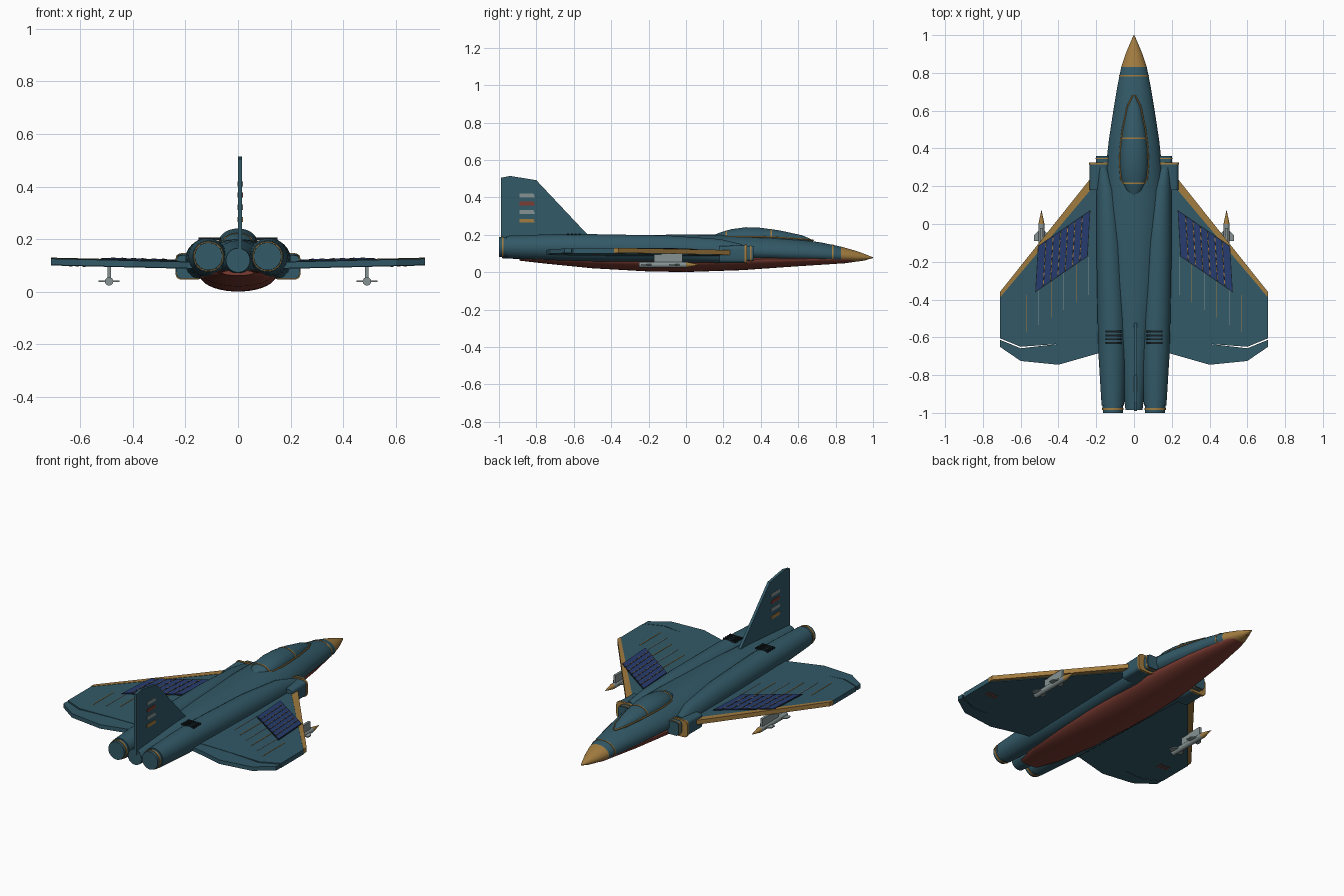
import bpy, bmesh, math
from mathutils import Vector

cube = bpy.data.objects.get("Cube")
if cube:
    bpy.data.objects.remove(cube)


def material(name, r, g, b):
    m = bpy.data.materials.new(name)
    m.use_nodes = True
    m.diffuse_color = (r, g, b, 1)
    node = next(n for n in m.node_tree.nodes if n.type == 'BSDF_PRINCIPLED')
    node.inputs["Base Color"].default_value = (r, g, b, 1)
    return m


TEAL = material("teal", .032, .10, .135)
GOLD = material("gold", .36, .2, .05)
RED = material("brick_red", .2, .045, .032)
BLUE = material("navy_blue", .02, .045, .16)
GREY = material("pale_grey", .24, .29, .29)
DARK = material("dark_slate", .008, .014, .018)


def finish(name, bm, mats, smooth=True):
    bmesh.ops.recalc_face_normals(bm, faces=bm.faces)
    me = bpy.data.meshes.new(name)
    bm.to_mesh(me)
    bm.free()
    for m in mats:
        me.materials.append(m)
    if smooth:
        me.shade_smooth()
        me.set_sharp_from_angle(angle=math.radians(35))
    ob = bpy.data.objects.new(name, me)
    bpy.context.scene.collection.objects.link(ob)
    return ob


def loft(name, sections, mats, sides=32, side=1, power=1.0, rule=None):
    """Skin along y; section = (y, centre x, half width, middle z, top z, bottom z)."""
    bm = bmesh.new()
    rings = []
    for y, cx, w, mid, top, bot in sections:
        ring = []
        for i in range(sides):
            a = 2 * math.pi * (i + .5) / sides
            c, s = math.cos(a), math.sin(a)
            c = math.copysign(abs(c) ** power, c)
            s = math.copysign(abs(s) ** power, s)
            z = mid + s * ((top - mid) if s > 0 else (mid - bot))
            ring.append(bm.verts.new((side * (cx + w * c), y, z)))
        rings.append(ring)
    for r, q in zip(rings, rings[1:]):
        for i in range(sides):
            j = (i + 1) % sides
            bm.faces.new((r[i], r[j], q[j], q[i]))
    bm.faces.new(rings[0])
    bm.faces.new(rings[-1])
    if rule:
        for f in bm.faces:
            f.material_index = rule(f.calc_center_median())
    return finish(name, bm, mats)


def tube(name, x, z, r, y0, y1, mat, side=1, r1=None):
    r1 = r if r1 is None else r1
    return loft(name, [(y0, x, r, z, z + r, z - r), (y1, x, r1, z, z + r1, z - r1)],
                [mat], 24, side)


def band(name, sections, y, width, grow, mat, side=1):
    """Thin hoop that follows a lofted body at station y."""
    for a, b in zip(sections, sections[1:]):
        if b[0] <= y <= a[0]:
            t = (a[0] - y) / (a[0] - b[0])
            _, cx, w, mid, top, bot = [p + (q - p) * t for p, q in zip(a, b)]
            s = (cx, w + grow, mid, top + grow, bot - grow)
            return loft(name, [(y + width / 2, *s), (y - width / 2, *s)], [mat], 32, side)


def prism(name, pts, place, h0, h1, mat):
    """Extrude a flat outline; place(a, b, h) turns it into space."""
    bm = bmesh.new()
    low = [bm.verts.new(place(a, b, h0)) for a, b in pts]
    high = [bm.verts.new(place(a, b, h1)) for a, b in pts]
    bm.faces.new(low)
    bm.faces.new(high)
    for i in range(len(pts)):
        j = (i + 1) % len(pts)
        bm.faces.new((low[i], low[j], high[j], high[i]))
    return finish(name, bm, [mat], False)


def wire(name, pts, radius, mat):
    cu = bpy.data.curves.new(name, 'CURVE')
    cu.dimensions = '3D'
    cu.bevel_depth = radius
    cu.bevel_resolution = 1
    sp = cu.splines.new('POLY')
    sp.points.add(len(pts) - 1)
    for p, co in zip(sp.points, pts):
        p.co = (*co, 1)
    sp.use_cyclic_u = True
    cu.materials.append(mat)
    ob = bpy.data.objects.new(name, cu)
    bpy.context.scene.collection.objects.link(ob)


def rect(x0, x1, y0, y1):
    return [(x0, y0), (x1, y0), (x1, y1), (x0, y1)]


# Fuselage with gold nose cone
fuselage = [(1, 0, .002, .078, .08, .076), (.95, 0, .024, .08, .1, .062),
            (.9, 0, .045, .083, .117, .055), (.83, 0, .068, .088, .137, .05),
            (.72, 0, .09, .095, .16, .048), (.6, 0, .11, .1, .177, .046),
            (.45, 0, .133, .105, .195, .05), (.3, 0, .15, .11, .202, .05),
            (.1, 0, .155, .11, .202, .05), (-.3, 0, .13, .11, .2, .05),
            (-.6, 0, .09, .115, .195, .06), (-.98, 0, .046, .12, .166, .074)]
loft("fuselage", fuselage, [TEAL, GOLD], rule=lambda c: int(c.y > .83))
band("nose_ring", fuselage, .785, .008, .002, GOLD)

# Red belly fairing
belly = [(.96, 0, .012, .072, .076, .064), (.85, 0, .055, .072, .085, .048),
         (.6, 0, .1, .07, .09, .032), (.3, 0, .135, .066, .09, .011),
         (0, 0, .145, .064, .09, .001), (-.2, 0, .143, .064, .09, .004),
         (-.5, 0, .13, .066, .085, .021), (-.75, 0, .1, .07, .085, .046),
         (-.89, 0, .06, .073, .083, .062)]
loft("belly", belly, [RED])

# Canopy, its sill and its hoops
canopy = [(.68, 0, .006, .165, .172, .15), (.62, 0, .035, .172, .198, .15),
          (.5, 0, .06, .18, .224, .15), (.4, 0, .072, .184, .238, .15),
          (.32, 0, .075, .185, .241, .15), (.24, 0, .068, .185, .23, .15),
          (.18, 0, .045, .185, .212, .15), (.15, 0, .015, .185, .2, .15)]
loft("canopy", canopy, [TEAL])
edge = [(s[2] + .001, s[0], s[3] + .006) for s in canopy]
wire("canopy_sill", edge + [(-x, y, z) for x, y, z in reversed(edge)], .004, GOLD)
for y in (.455, .215):
    band("canopy_hoop", canopy, y, .008, .002, GOLD)

# Tail fin with painted bars
FIN_X = .008
fin_place = lambda y, z, h: Vector((FIN_X + h, y, z))
prism("tail_fin", [(-.99, .14), (-.99, .505), (-.94, .515), (-.8, .492), (-.525, .2), (-.5, .14)],
      fin_place, -.008, .008, TEAL)
for s, word in ((1, "left"), (-1, "right")):
    for z, mat in ((.41, GREY), (.368, RED), (.322, GREY), (.275, GOLD)):
        prism(word + "_fin_bar", [(-.89, z - .01), (-.808, z - .01), (-.815, z + .01), (-.89, z + .01)],
              fin_place, s * .008, s * .0105, mat)

nacelle = [(.3, .165, .03, .1, .15, .05), (.18, .145, .055, .11, .178, .05),
           (-.1, .13, .07, .125, .197, .055), (-.5, .118, .075, .132, .204, .058),
           (-.7, .115, .073, .134, .204, .064), (-.96, .112, .06, .135, .195, .075)]
GAP = .008

for s, word in ((1, "left_"), (-1, "right_")):
    # Wing surfaces lie on a plane rising gently outward
    wing = lambda x, y, h: Vector((s * x, y, .088 + .024 * (x - .2) + h))
    TOP = .028
    flat = lambda x, y, h: Vector((s * x, y, h))

    # Engine nacelle, nozzle and rear trim
    loft(word + "nacelle", nacelle, [TEAL], side=s)
    tube(word + "nozzle", .112, .135, .055, -.95, -1, TEAL, s, .053)
    tube(word + "nozzle_ring", .112, .135, .0575, -.975, -.985, GOLD, s)

    # Air intake with gold lip
    loft(word + "intake", [(.32, .185, .05, .097, .145, .05), (.18, .185, .05, .097, .14, .05)],
         [TEAL], 24, s, .4)
    loft(word + "intake_lip", [(.326, .185, .053, .097, .148, .046), (.314, .185, .053, .097, .148, .046)],
         [GOLD], 24, s, .4)
    loft(word + "intake_mouth", [(.36, .165, .036, .1, .14, .06), (.3, .165, .036, .1, .14, .06)],
         [TEAL], 24, s, .4)
    loft(word + "intake_mouth_rim", [(.35, .165, .038, .1, .142, .058), (.343, .165, .038, .1, .142, .058)],
         [GOLD], 24, s, .4)

    # Main wing, gold leading edge and trailing flap
    prism(word + "wing", [(.13, .23), (.21, .22), (.235, .18), (.71, -.385), (.71, -.605), (.6, -.65),
                          (.4, -.635), (.13, -.62)], wing, 0, TOP, TEAL)
    prism(word + "leading_edge", [(.2, .23), (.235, .235), (.71, -.36), (.71, -.39), (.235, .175)],
          wing, .004, TOP + .002, GOLD)
    prism(word + "flap", [(.13, -.62), (.4, -.635), (.6, -.65 - GAP), (.71, -.605 - GAP), (.71, -.65),
                          (.6, -.725), (.4, -.745), (.19, -.685), (.13, -.685)], wing, .002, TOP - .002, TEAL)

    # Blue wing panel with dashed gold seams
    o, u, v = Vector((.235, .067)), Vector((.27, -.185)), Vector((.014, -.237))
    patch = lambda a, b, c, d: [o + u * p + v * q for p, q in ((a, c), (b, c), (b, d), (a, d))]
    prism(word + "panel_border", patch(-.015, 1.015, -.02, 1.02), wing, TOP, TOP + .003, DARK)
    prism(word + "panel", patch(0, 1, 0, 1), wing, TOP, TOP + .006, BLUE)
    for i in range(1, 7):
        prism(word + "panel_gap", patch(i / 7 - .012, i / 7 + .012, 0, 1), wing, TOP, TOP + .007, DARK)
        for k in range(6):
            q = (k + .2) / 6
            prism(word + "panel_dash", patch(i / 7 - .007, i / 7 + .007, q, q + .1),
                  wing, TOP, TOP + .008, GOLD)

    # Thin seams behind the panel
    for i in range(6):
        x = .24 + .066 * i
        y = -.175 - .04 * i
        prism(word + "wing_seam", rect(x - .002, x + .002, y - .2, y), wing, TOP, TOP + .002,
              GOLD if i % 2 else GREY)

    # Marks under the wing tip
    for i in range(3):
        x = .58 + .025 * i
        prism(word + "tip_mark", rect(x, x + .012, -.5, -.46), wing, -.002, 0, RED)

    # Cooling slots
    for i in range(4):
        y = -.57 - .02 * i
        prism(word + "cooling_slot", rect(.065, .15, y - .005, y + .005), flat, .198, .207, DARK)

    # Missile on its pylon
    mx, mz = .49, .04
    tube(word + "missile", mx, mz, .016, -.25, .0, GREY, s)
    tube(word + "missile_nose", mx, mz, .016, 0, .072, GOLD, s, .001)
    prism(word + "pylon", rect(mx - .007, mx + .007, -.17, -.02), flat, mz, .1, GREY)
    for y in (-.24, -.09):
        fin = [(0, y), (.04, y), (.04, y + .03), (0, y + .07)]
        for d in (1, -1):
            prism(word + "missile_fin", fin, lambda a, b, h: Vector((s * (mx + d * a), b, mz + h)),
                  -.003, .003, GREY)

# Central rear tube
tube("tail_tube", 0, .12, .045, -.9, -.985, TEAL)
